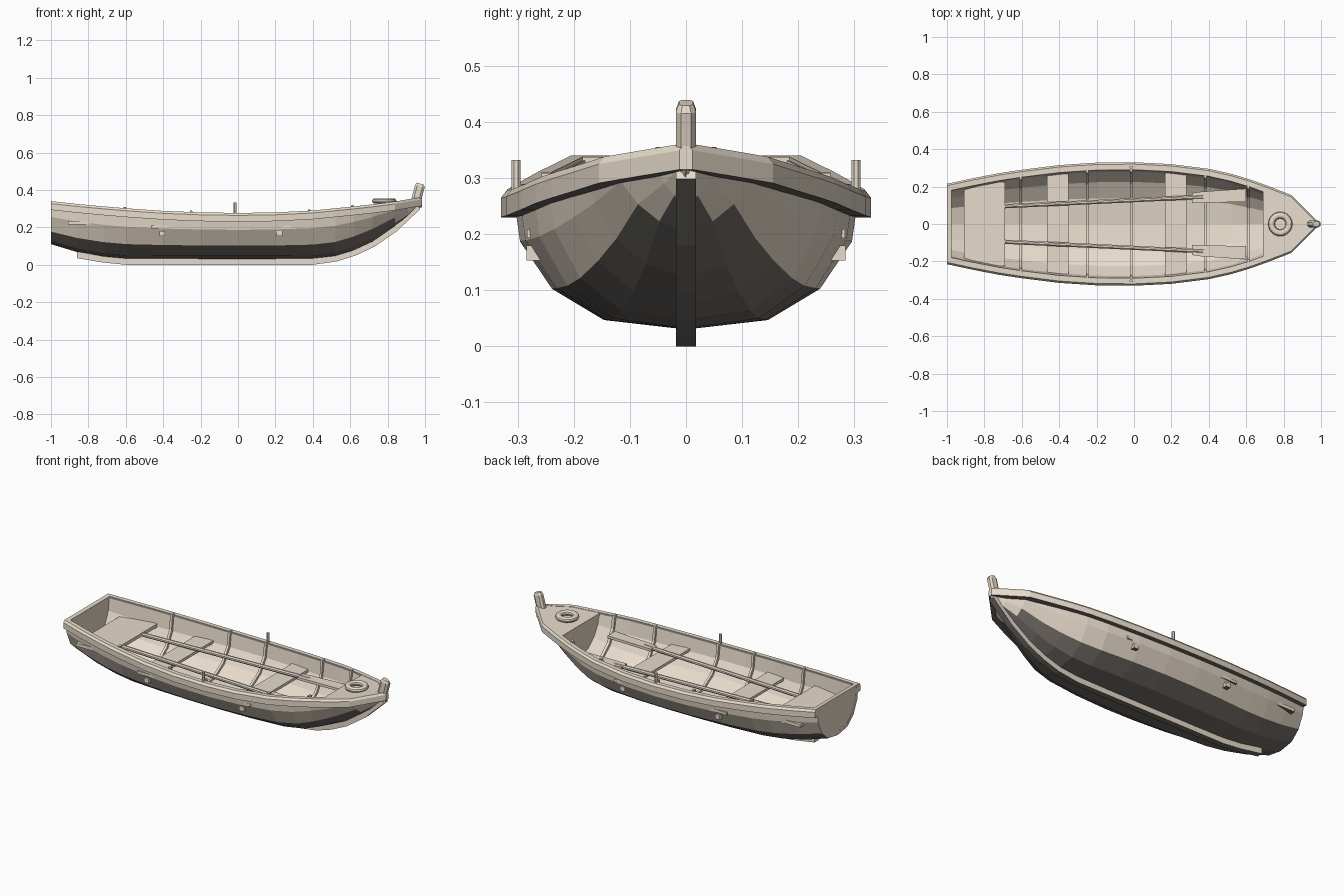
import bpy, bmesh, math
from mathutils import Vector

if "Cube" in bpy.data.objects:
    bpy.data.objects.remove(bpy.data.objects["Cube"])


def material(name, rgb):
    m = bpy.data.materials.new(name)
    m.diffuse_color = (*rgb, 1)
    m.use_nodes = True
    m.node_tree.nodes["Principled BSDF"].inputs["Base Color"].default_value = m.diffuse_color
    return m


wood = material("pale weathered wood", (0.80, 0.71, 0.60))
dark = material("dark underside", (0.17, 0.15, 0.135))

# hull stations: x, rail half-width, hull bottom z, sheer z
ST = [(-1, .215, .11, .34), (-.86, .245, .068, .325), (-.72, .272, .042, .312),
      (-.6, .29, .031, .302), (-.4, .315, .03, .288), (-.2, .328, .03, .28),
      (0, .33, .03, .277), (.2, .32, .03, .28), (.4, .295, .032, .29),
      (.52, .268, .045, .302), (.62, .238, .075, .312), (.72, .202, .122, .323),
      (.84, .155, .203, .338), (.91, .085, .253, .35), (.983, .012, .31, .362)]


def at(x):
    """Interpolated rail width, bottom and sheer at x."""
    for a, b in zip(ST, ST[1:]):
        if x <= b[0]:
            t = (x - a[0]) / (b[0] - a[0])
            return [a[i] + t * (b[i] - a[i]) for i in (1, 2, 3)]
    return list(ST[-1][1:])


def section(x, inset=0, top=-.006):
    """Hull cross-section from one gunwale to the other."""
    w, b, s = at(x)
    w = max(w - .022 - inset, .002)
    b = min(b + inset, s - .03)
    s += top
    k = min(max((x - .5) / .45, 0), 1)
    mid = [(0, 0), (.475, .07), (.775, .30), (.96, .65), (1, 1)]
    bow = [(0, 0), (.32, .18), (.6, .42), (.85, .72), (1, 1)]
    half = []
    for (y0, h0), (y1, h1) in zip(mid, bow):
        half.append((w * (y0 + k * (y1 - y0)), b + (s - b) * (h0 + k * (h1 - h0))))
    return [(x, -y, z) for y, z in half[:0:-1]] + [(x, y, z) for y, z in half]


def loft(name, rings):
    """Skin closed cross-section loops and cap both ends."""
    bm = bmesh.new()
    vs = [[bm.verts.new(p) for p in r] for r in rings]
    n = len(rings[0])
    for a, b in zip(vs, vs[1:]):
        for i in range(n):
            j = (i + 1) % n
            bm.faces.new((a[i], a[j], b[j], b[i]))
    bm.faces.new(vs[0])
    bm.faces.new(vs[-1][::-1])
    bmesh.ops.recalc_face_normals(bm, faces=bm.faces[:])
    bm.normal_update()
    for f in bm.faces:  # faces that look down are dark
        f.material_index = int(f.normal.z < -.65)
    me = bpy.data.meshes.new(name)
    bm.to_mesh(me)
    bm.free()
    ob = bpy.data.objects.new(name, me)
    me.materials.append(wood)
    me.materials.append(dark)
    bpy.context.collection.objects.link(ob)
    return ob


def box(name, x0, x1, y0, y1, z0, z1):
    return loft(name, [[(x, y0, z0), (x, y1, z0), (x, y1, z1), (x, y0, z1)]
                       for x in (x0, x1)])


def tube(name, a, b, r0, r1, n=8):
    a, b = Vector(a), Vector(b)
    d = (b - a).normalized()
    u = d.orthogonal().normalized()
    v = d.cross(u)
    ang = [2 * math.pi * (i + .5) / n for i in range(n)]
    return loft(name, [[p + r * (u * math.cos(t) + v * math.sin(t)) for t in ang]
                       for p, r in ((a, r0), (b, r1))])


# hull shell, transom and bulkhead under the bow deck
xs = [s[0] for s in ST]
loft("hull", [section(x) + section(x, .018)[::-1] for x in xs])
loft("transom", [section(x, .004, 0) for x in (-.999, -.975)])
loft("bow_bulkhead", [section(x, .01, -.01) for x in (.692, .705)])

# gunwale rails with a chamfered outer edge
for sy, side in ((1, "left"), (-1, "right")):
    rings = []
    for x in xs:
        w, b, s = at(x)
        i = max(w - .036, 0)
        c = max(w - .010, 0.001)
        prof = [(w, s - .047), (w, s - .013), (c, s), (i, s), (i, s - .047)]
        rings.append([(x, sy * y, z) for y, z in prof])
    loft("rail_" + side, rings)

# keel that sweeps up into the stem
KEEL = [(-.86, .035), (-.72, .012), (-.6, 0), (.4, 0), (.53, .018), (.63, .05),
        (.73, .097), (.85, .18), (.975, .298)]
loft("keel", [[(x, -.018, z), (x, .018, z),
               (x - max(0, x - .4) * .03, .018, z + .035 - max(0, x - .4) * .02),
               (x - max(0, x - .4) * .03, -.018, z + .035 - max(0, x - .4) * .02)]
              for x, z in KEEL])

# stem post, leaning forward with a chamfered top
post = []
for x, z, r in ((.950, .335, 1), (.972, .42, 1), (.974, .434, .7)):
    post.append([(x + r * px, r * py, z - px * .2) for px, py in
                 ((.026, .009), (.014, .018), (-.014, .018), (-.026, .009),
                  (-.026, -.009), (-.014, -.018), (.014, -.018), (.026, -.009))])
loft("stem_post", post)

# bow deck
deck = []
for x in (.69, .72, .84, .91, .975):
    w, b, s = at(x)
    y = max(w - .02, .003)
    deck.append([(x, -y, s - .018), (x, y, s - .018), (x, y, s - .002), (x, -y, s - .002)])
loft("bow_deck", deck)

# life ring on the deck
bpy.ops.mesh.primitive_torus_add(location=(.782, 0, .341), major_radius=.047,
                                 minor_radius=.018, major_segments=24, minor_segments=10)
ring = bpy.context.object
ring.name = "life_ring"
ring.scale.z = .85
ring.data.materials.append(wood)
bpy.ops.object.shade_smooth_by_angle()

# ribs
for n, x in enumerate((-.605, -.25, -.015, .38, .61)):
    loft("rib_%d" % n, [section(q, .010, .007) + section(q, .030, .007)[::-1]
                        for q in (x - .007, x + .007)])

# stern bench, thwarts and their support brackets
box("stern_bench", -.91, -.69, -.225, .225, .215, .235)
for name, x0, x1, y, xc in (("rear_seat", -.465, -.35, .285, -.405),
                            ("front_seat", .165, .28, .283, .222)):
    box(name, x0, x1, -y, y, .193, .209)
    for sy in (1, -1):
        a, b = sorted((sy * .235, sy * .284))
        box(name + "_bracket", xc - .015, xc + .015, a, b, .153, .18)

# thole pins and oars, one per side
for sy, side in ((1, "left"), (-1, "right")):
    tube("thole_pin_" + side, (-.015, sy * .303, .25), (-.015, sy * .303, .332), .009, .009)
    tube("oar_shaft_" + side, (-.69, sy * .095, .22), (.37, sy * .145, .22), .012, .012)
    blade = []
    for x, y, h in ((.31, .139, .027), (.36, .143, .03), (.6, .154, .035)):
        blade.append([(x, sy * (y - h), .213), (x, sy * (y + h), .213),
                      (x, sy * (y + h), .228), (x, sy * (y - h), .228)])
    loft("oar_blade_" + side, blade)
